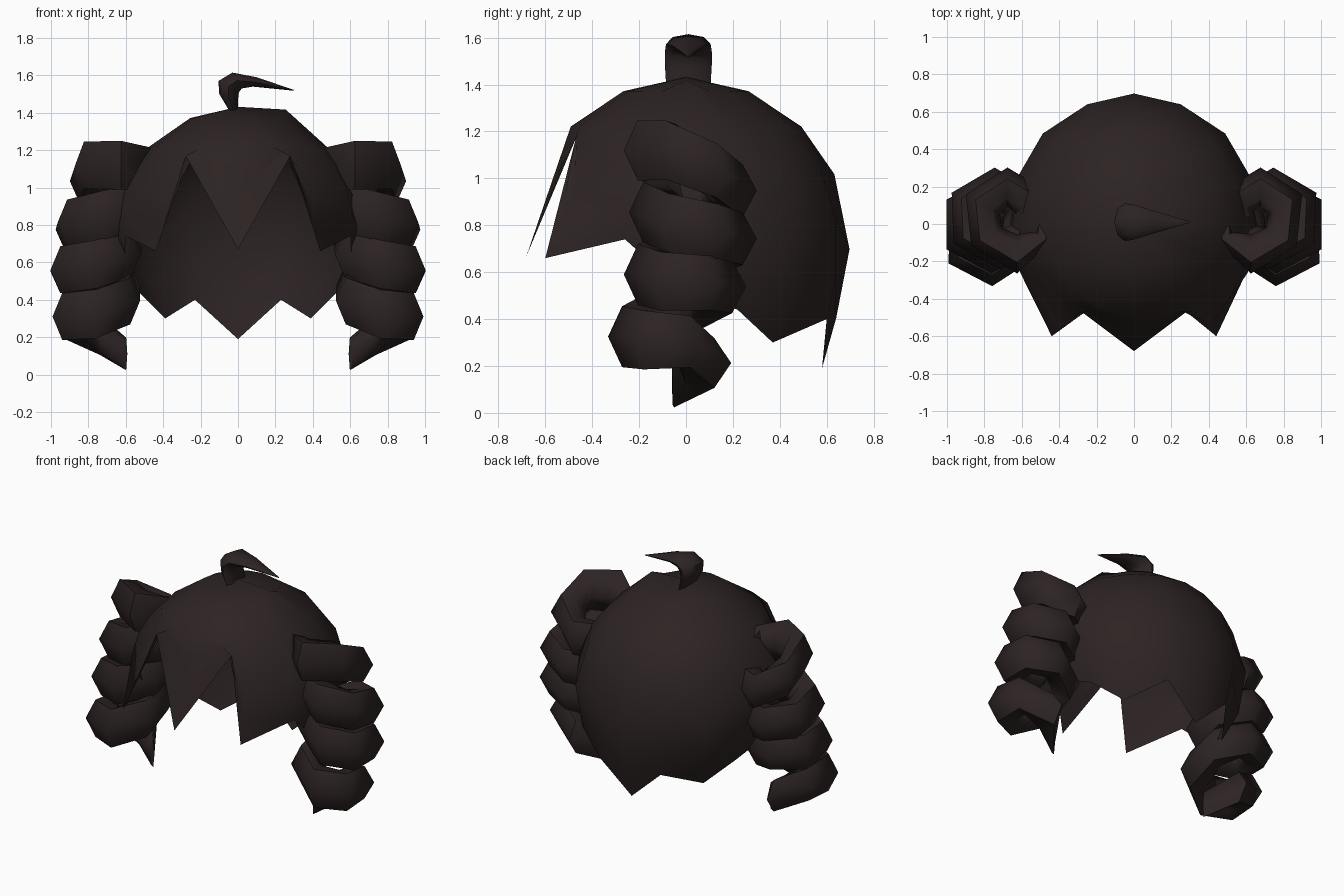
import bpy, bmesh
from math import sin, cos, radians
from mathutils import Vector

cube = bpy.data.objects.get("Cube")
if cube:
    bpy.data.objects.remove(cube, do_unlink=True)

# Single dark brown hair colour
HAIR = (0.026, 0.017, 0.017, 1)
hair = bpy.data.materials.new("dark_brown_hair")
hair.use_nodes = True
hair.diffuse_color = HAIR
bsdf = next(n for n in hair.node_tree.nodes if n.type == 'BSDF_PRINCIPLED')
bsdf.inputs["Base Color"].default_value = HAIR


def finish(name, bm, angle):
    bmesh.ops.remove_doubles(bm, verts=bm.verts, dist=0.0005)
    bmesh.ops.recalc_face_normals(bm, faces=bm.faces)
    bm.normal_update()
    top = max(bm.faces, key=lambda f: f.calc_center_median().z)
    if top.normal.z < 0:
        bmesh.ops.reverse_faces(bm, faces=bm.faces)
    mesh = bpy.data.meshes.new(name)
    bm.to_mesh(mesh)
    bm.free()
    mesh.materials.append(hair)
    obj = bpy.data.objects.new(name, mesh)
    bpy.context.collection.objects.link(obj)
    bpy.ops.object.select_all(action='DESELECT')
    obj.select_set(True)
    bpy.context.view_layer.objects.active = obj
    bpy.ops.object.shade_smooth_by_angle(angle=radians(angle))


def loft(bm, rings):
    """Skin closed rings of points in order; returns the vertex rings."""
    vs = [[bm.verts.new(p) for p in ring] for ring in rings]
    n = len(rings[0])
    for a, b in zip(vs, vs[1:]):
        for i in range(n):
            j = (i + 1) % n
            bm.faces.new((a[i], a[j], b[j], b[i]))
    return vs


# Hair cap: dome whose columns run down to a jagged hem (front to back)
CENTER = Vector((0, 0, 0.73))
HEM = [(0, -.68, .67), (.28, -.47, 1.17), (.44, -.60, .66),
       (.60, -.26, .74), (.61, -.05, .55), (.53, .22, .44),
       (.39, .37, .30), (.23, .60, .40), (0, .58, .19)]


def dome_point(col, polar):
    a, p = radians(22.5 * col), radians(polar)
    return CENTER + 0.695 * Vector((0.96 * sin(p) * sin(a), -sin(p) * cos(a), cos(p)))


def column(col):
    k = min(col, 16 - col)
    hem = Vector(HEM[k])
    if col > 8:
        hem.x = -hem.x
    crown = dome_point(col, 22.5)
    if col == 4:
        crown.z += 0.045
    start = dome_point(col, 45)
    points = [crown, start]
    for step in (0.25, 0.5, 0.75, 1):
        p = start.lerp(hem, step)
        if k > 2:                      # sides and back follow the round head
            r0, r1 = (start - CENTER).length, (hem - CENTER).length
            p = CENTER + (p - CENTER).normalized() * (r0 + (r1 - r0) * step ** 5)
        points.append(p)
    return points


bm = bmesh.new()
columns = [column(c) for c in range(16)]
rings = loft(bm, list(zip(*columns)))
apex = bm.verts.new((0, 0, 1.432))
for i in range(16):
    bm.faces.new((apex, rings[0][i], rings[0][(i + 1) % 16]))
finish("hair_cap", bm, 50)

# Side curls: thick ridged strand wound in a coarse helix
SECTION = [(.13, 0), (.07, .13), (-.03, .115), (-.08, 0), (-.03, -.115), (.07, -.13)]
STEPS = 24
# Thickness, height and lift of the strand near its ends
ENDS = {0: (.1, .1, .06), 1: (.5, .9, 0), 3: (.9, 1, .06), 4: (1, 1, .04),
        STEPS - 2: (1, .95, -.03), STEPS - 1: (1.2, .95, -.12),
        STEPS: (.12, .75, -.15)}


def curl(name, side):
    sections = []
    for i in range(STEPS + 1):
        deg = -120 + 60 * i
        a, t = radians(deg), max(0, deg / 360)
        thick, tall, lift = ENDS.get(i, (1, 1, 0))
        tall *= 0.93 + 0.07 * cos(a)   # the strand is slimmer at the back
        cx = 0.625 + 0.115 * t - 0.0235 * t * t
        cy = 0.01 + 0.045 * t - 0.0225 * t * t
        z = min(1.12, 1.085 - 0.235 * t + (0.035 - 0.03 * t) * cos(a)) + lift
        ring = []
        for dr, dz in SECTION:
            r = 0.145 + dr * thick
            ring.append((side * (cx + r * sin(a)), cy - r * cos(a), z + dz * tall))
        sections.append(ring)
    bm = bmesh.new()
    vs = loft(bm, sections)
    bm.faces.new(vs[0])
    bm.faces.new(vs[-1])
    finish(name, bm, 62)


curl("left_curl", 1)
curl("right_curl", -1)

# Cowlick on the crown: outer x, z, inner x, z, half width
COWLICK = [(-.04, 1.40, .0, 1.40, .095), (-.10, 1.50, .0, 1.47, .1),
           (-.105, 1.57, .005, 1.51, .1), (-.03, 1.615, .02, 1.53, .095),
           (.10, 1.59, .08, 1.54, .065), (.30, 1.522, .298, 1.518, .003)]
bm = bmesh.new()
sections = []
for ox, oz, ix, iz, w in COWLICK:
    outer, inner = Vector((ox, 0.01, oz)), Vector((ix, 0.01, iz))
    ring = []
    for k in range(8):
        a = radians(45 * k)
        p = inner.lerp(outer, 0.5 + 0.5 * cos(a))
        p.y += w * sin(a)
        ring.append(p)
    sections.append(ring)
vs = loft(bm, sections)
bm.faces.new(vs[0])
bm.faces.new(vs[-1])
finish("cowlick", bm, 50)
